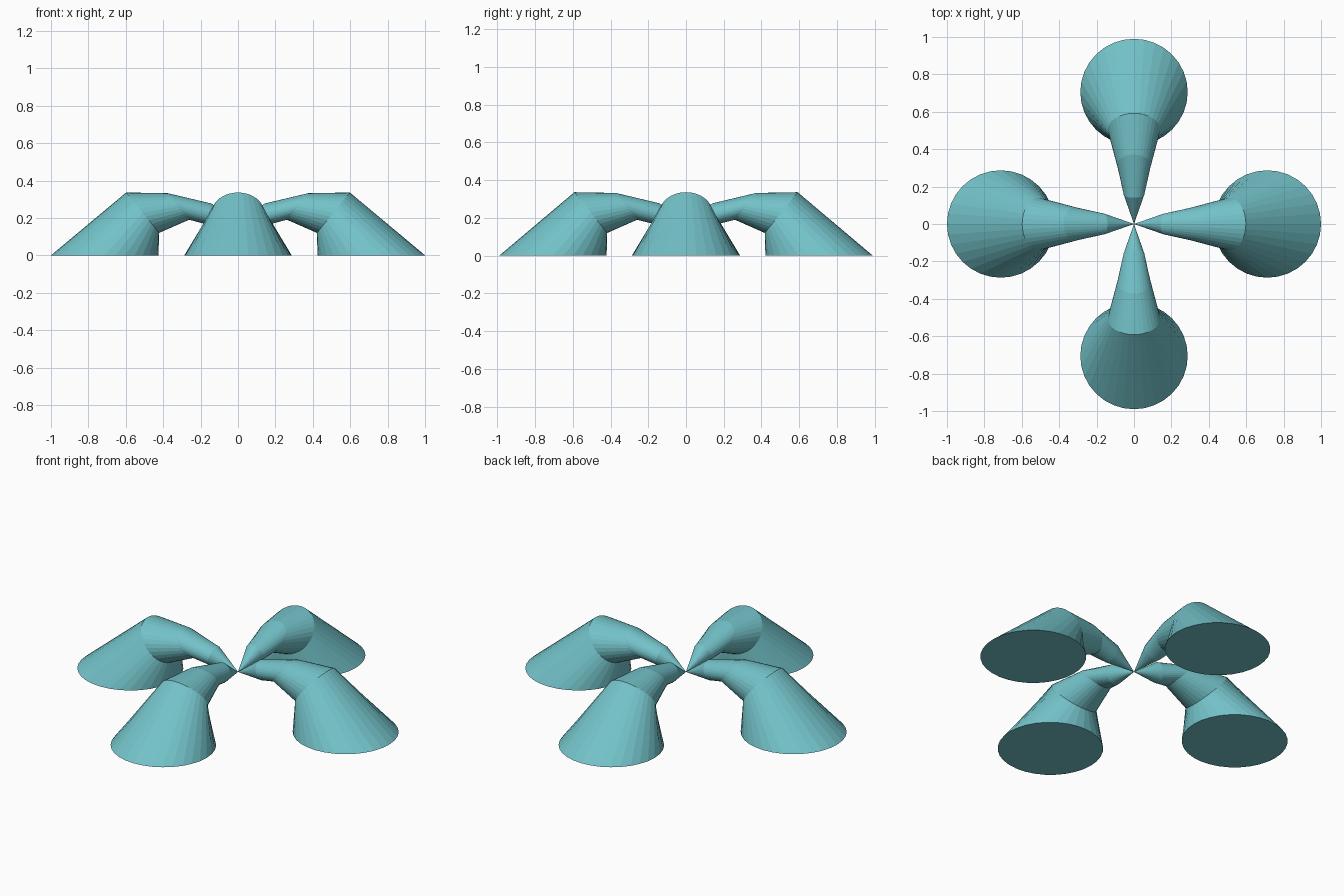
import bpy, bmesh
from math import sin, cos, pi, radians
from mathutils import Matrix

if "Cube" in bpy.data.objects:
    bpy.data.objects.remove(bpy.data.objects["Cube"])

SIDES = 32
# Leg cross-sections: (inner/lower point, outer/upper point, half width), along +x
RINGS = [((0.425, 0.0), (1.0, 0.0), 0.287),
         ((0.422, 0.12), (0.598, 0.336), 0.14),
         ((0.262, 0.19), (0.375, 0.332), 0.09),
         ((0.175, 0.168), (0.142, 0.277), 0.055)]
APEX = (0, 0, 0.168)


def make_leg(name, angle, reach, mat):
    bm = bmesh.new()
    loops = []
    for (x0, z0), (x1, z1), w in RINGS:
        loop = []
        for i in range(SIDES):
            a = 2 * pi * i / SIDES
            t = 0.5 + 0.5 * cos(a)
            loop.append(bm.verts.new((x0 + (x1 - x0) * t, w * sin(a), z0 + (z1 - z0) * t)))
        loops.append(loop)
    # foot disc, tube walls and pointed tip
    bm.faces.new(loops[0])
    for lo, hi in zip(loops, loops[1:]):
        for i in range(SIDES):
            j = (i + 1) % SIDES
            bm.faces.new((lo[i], lo[j], hi[j], hi[i]))
    tip = bm.verts.new(APEX)
    for i in range(SIDES):
        bm.faces.new((loops[-1][i], loops[-1][(i + 1) % SIDES], tip))
    bmesh.ops.recalc_face_normals(bm, faces=bm.faces)
    bm.transform(Matrix.Rotation(radians(angle), 4, 'Z') @ Matrix.Diagonal((reach, 1, 1, 1)))
    me = bpy.data.meshes.new(name)
    bm.to_mesh(me)
    bm.free()
    me.materials.append(mat)
    bpy.context.collection.objects.link(bpy.data.objects.new(name, me))


teal = bpy.data.materials.new("teal")
teal.diffuse_color = (0.17, 0.54, 0.58, 1)
teal.use_nodes = True
teal.node_tree.nodes["Principled BSDF"].inputs["Base Color"].default_value = teal.diffuse_color

# four flared legs meeting at a point
for name, angle, reach in (("right_leg", 0, 1), ("back_leg", 90, 0.99),
                           ("left_leg", 180, 1), ("front_leg", 270, 0.99)):
    make_leg(name, angle, reach, teal)
